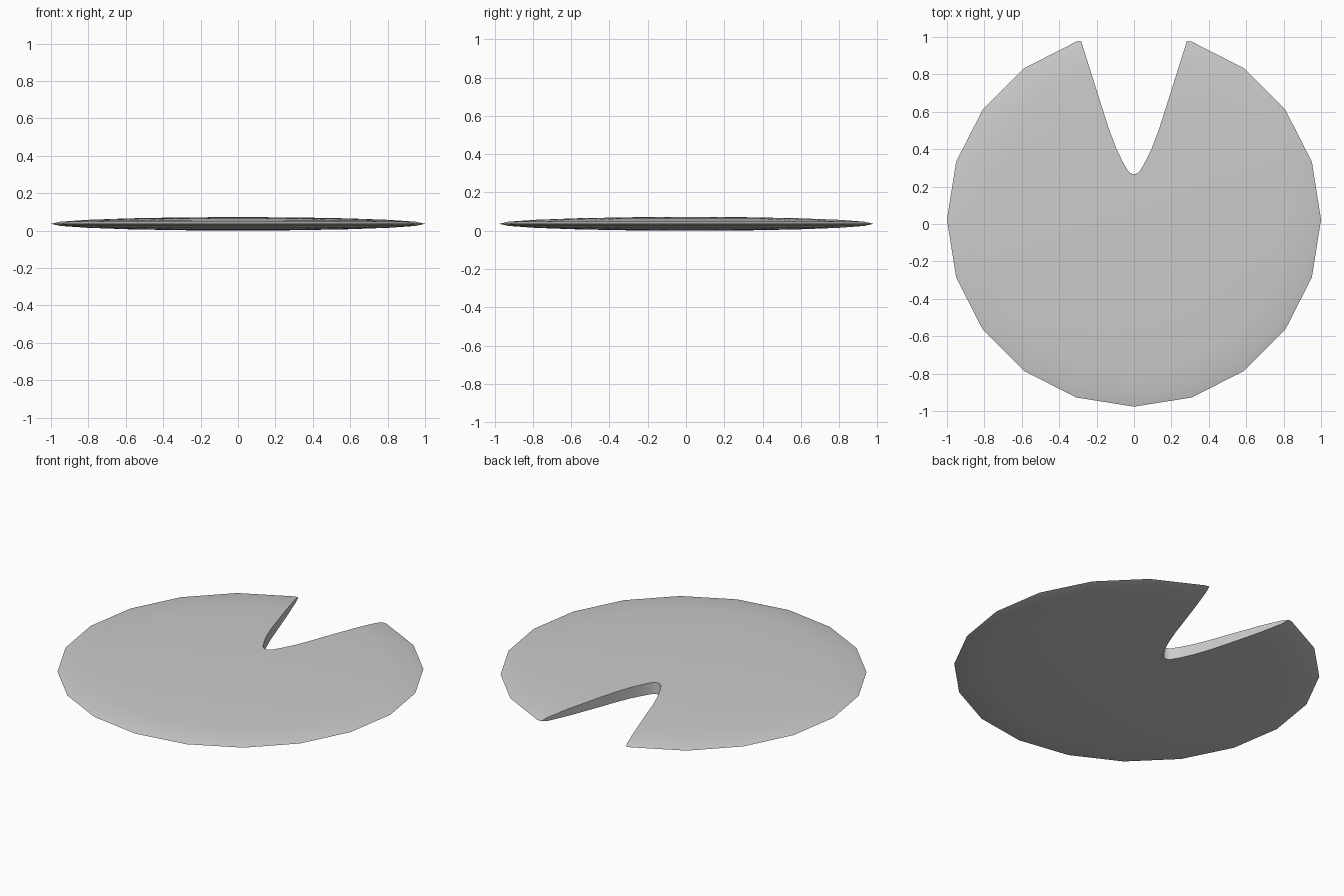
import bpy, bmesh

if "Cube" in bpy.data.objects:
    bpy.data.objects.remove(bpy.data.objects["Cube"])

CY, HALF = 0.0235, 0.036   # disc centre in y, half thickness

# Pad: flattened 20-sided sphere with a corner facing the front
bpy.ops.mesh.primitive_uv_sphere_add(segments=20, ring_count=10, radius=1)
pad = bpy.context.object
pad.name = "lily_pad"
pad.location = (0, CY, HALF)
pad.scale = (1, 1, HALF)
bpy.ops.object.transform_apply(location=True, rotation=False, scale=True)

# Notch cutter: mirrored, rounded V profile extruded upright
half = [(0.016, 0.27), (0.032, 0.284), (0.064, 0.34), (0.095, 0.405),
        (0.134, 0.508), (0.20, 0.715), (0.285, 0.985), (0.36, 1.22)]
outline = [(-x, y) for x, y in reversed(half)] + [(0, 0.266)] + half
bm = bmesh.new()
face = bm.faces.new([bm.verts.new((x, y, -0.5)) for x, y in outline])
ext = bmesh.ops.extrude_face_region(bm, geom=[face])
bmesh.ops.translate(bm, vec=(0, 0, 1),
                    verts=[v for v in ext["geom"] if isinstance(v, bmesh.types.BMVert)])
bmesh.ops.recalc_face_normals(bm, faces=bm.faces)
mesh = bpy.data.meshes.new("notch_cutter")
bm.to_mesh(mesh)
bm.free()
cutter = bpy.data.objects.new("notch_cutter", mesh)
bpy.context.collection.objects.link(cutter)

# Cut the notch, then discard the cutter
mod = pad.modifiers.new("notch", 'BOOLEAN')
mod.operation = 'DIFFERENCE'
mod.solver = 'EXACT'
mod.object = cutter
bpy.context.view_layer.objects.active = pad
bpy.ops.object.modifier_apply(modifier=mod.name)
bpy.data.objects.remove(cutter)

# Smooth surfaces with a crisp notch edge
bpy.ops.object.shade_smooth_by_angle(angle=0.6)
